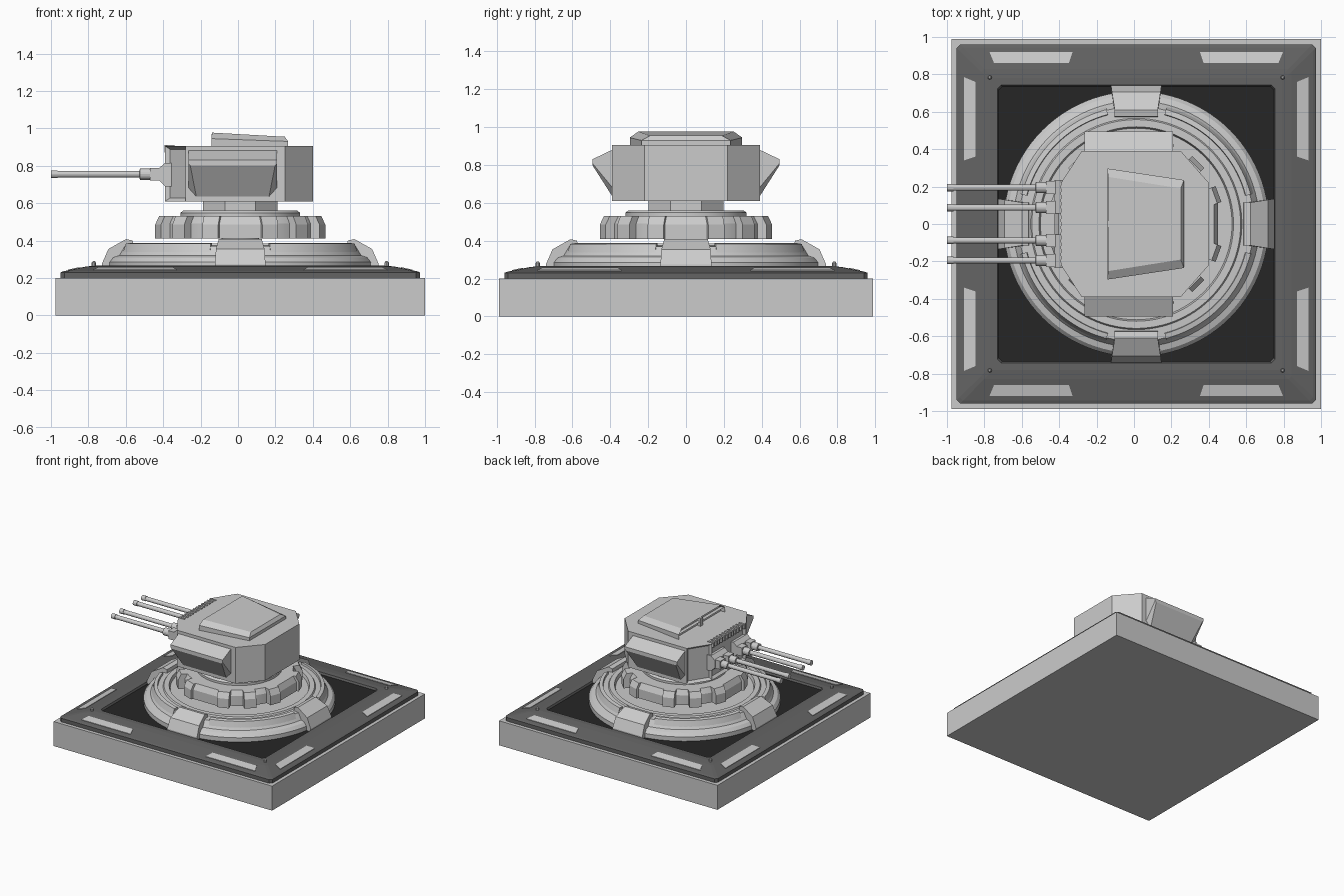
import bpy, bmesh, math
from mathutils import Matrix, Vector

if "Cube" in bpy.data.objects:
    bpy.data.objects.remove(bpy.data.objects["Cube"])

CX = 0.012  # base centre (the barrels shift the overall bounds)


def material(name, v):
    m = bpy.data.materials.new(name)
    m.diffuse_color = (v, v, v, 1)
    m.use_nodes = True
    m.node_tree.nodes["Principled BSDF"].inputs["Base Color"].default_value = m.diffuse_color
    return m


LIGHT = material("light grey", 0.60)
DARK = material("dark grey", 0.125)
BLACK = material("black", 0.019)


def loft(name, sections, mats=(LIGHT,), matrix=None, smooth=False, edit=None):
    """Skin a list of equal-length point loops and cap both ends."""
    bm = bmesh.new()
    rows = [[bm.verts.new(p) for p in s] for s in sections]
    n = len(rows[0])
    for a, b in zip(rows, rows[1:]):
        for i in range(n):
            j = (i + 1) % n
            bm.faces.new((a[i], a[j], b[j], b[i]))
    bm.faces.new(rows[0])
    bm.faces.new(rows[-1])
    bmesh.ops.recalc_face_normals(bm, faces=bm.faces[:])
    if edit:
        edit(bm)
    if matrix:
        bm.transform(matrix)
    me = bpy.data.meshes.new(name)
    bm.to_mesh(me)
    bm.free()
    for m in mats:
        me.materials.append(m)
    ob = bpy.data.objects.new(name, me)
    bpy.context.collection.objects.link(ob)
    if smooth:
        bpy.ops.object.select_all(action='DESELECT')
        ob.select_set(True)
        bpy.context.view_layer.objects.active = ob
        bpy.ops.object.shade_smooth_by_angle(angle=math.radians(20))
    return ob


def square(h, z, c=0.0):
    """Square loop of half size h with cut corners c, around the base centre."""
    k = h - c
    pts = [(h, -k), (h, k), (k, h), (-k, h), (-h, k), (-h, -k), (-k, -h), (k, -h)]
    return [(x + CX, y, z) for x, y in pts]


def lathe(name, profile, n=96, cx=CX, cy=0, turn=0.0):
    ang = [math.tau * (i + turn) / n for i in range(n)]
    return loft(name, [[(cx + r * math.cos(a), cy + r * math.sin(a), z) for a in ang]
                       for r, z in profile], smooth=n > 8)


def box(name, x0, x1, y0, y1, z0, z1):
    return loft(name, [[(x0, y0, z), (x1, y0, z), (x1, y1, z), (x0, y1, z)] for z in (z0, z1)])


def radial(name, profile, degrees):
    """Block with an (r, z, half width) side profile, turned about the base centre."""
    m = Matrix.Translation((CX, 0, 0)) @ Matrix.Rotation(math.radians(degrees), 4, 'Z')
    return loft(name, [[(r, s * w, z) for r, z, w in profile] for s in (-1, 1)], matrix=m)


# Foundation slab
loft("foundation_slab", [square(0.988, 0, 0.001), square(0.988, 0.2, 0.001)])


# Dark frame with the black floor inside it
def black_floor(bm):
    for f in bm.faces:
        if f.normal.z > 0.99 and abs(f.calc_center_median().z - 0.25) < 0.004:
            f.material_index = 1


loft("base_frame", [square(0.96, 0.2, 0.02), square(0.96, 0.23, 0.02), square(0.945, 0.236, 0.02),
                    square(0.83, 0.26, 0.015), square(0.78, 0.266, 0.015), square(0.742, 0.266, 0.02),
                    square(0.736, 0.25, 0.02)], mats=(DARK, BLACK), edit=black_floor)

# Light strips lying on the frame slope, two per side
slope = lambda h: 0.236 + (0.945 - h) / 0.115 * 0.024
for k in range(4):
    rot = Matrix.Translation((CX, 0, 0)) @ Matrix.Rotation(k * math.pi / 2, 4, 'Z')
    for s in (-1, 1):
        flat = [(0.92, 0.34), (0.92, 0.785), (0.86, 0.76), (0.86, 0.36)]
        loft("marker_strip", [[(h, s * t, slope(h) + d) for h, t in flat] for d in (-0.003, 0.004)],
             matrix=rot)

# Corner pins
for sx in (-1, 1):
    for sy in (-1, 1):
        lathe("corner_pin", [(0.011, 0.25), (0.011, 0.283), (0.005, 0.29)], 8,
              CX + 0.783 * sx, 0.783 * sy)

# Stepped base ring
lathe("base_ring", [(0.71, 0.24), (0.71, 0.285), (0.69, 0.31), (0.658, 0.32), (0.628, 0.37),
                    (0.565, 0.374), (0.558, 0.385), (0.52, 0.385), (0.512, 0.36), (0.1, 0.36)])

# Raised arcs and clamps on the ring
arc_profile = [(0.60, 0.36), (0.605, 0.388), (0.632, 0.383), (0.648, 0.335)]
clamp_profile = [(0.74, 0.24, 0.135), (0.74, 0.275, 0.135), (0.705, 0.355, 0.13),
                 (0.61, 0.408, 0.115), (0.575, 0.40, 0.115), (0.565, 0.30, 0.115)]
for k in range(4):
    arcs = [math.radians(90 * k + 14.5 + 61 * i / 20) for i in range(21)]
    loft("ring_arc", [[(CX + r * math.cos(a), r * math.sin(a), z) for r, z in arc_profile]
                      for a in arcs], smooth=True)
    radial("ring_clamp", clamp_profile, 90 * k)

# Rotating collar with teeth, carried by a slim post
lathe("centre_post", [(0.1, 0.35), (0.1, 0.42)], 24)
lathe("collar", [(0.42, 0.41), (0.42, 0.49), (0.40, 0.53)], 64)
tooth = [(0.37, 0.41), (0.468, 0.41), (0.468, 0.485), (0.445, 0.53), (0.37, 0.53)]
for k in range(4):
    for a in (20, 45, 70):
        radial("collar_tooth", [(r, z, 0.045) for r, z in tooth], 90 * k + a)
    radial("collar_pad", [(r - 0.03, z, 0.112) for r, z in tooth], 90 * k)
lathe("collar_plate", [(0.32, 0.53), (0.32, 0.548), (0.305, 0.56)], 64)
lathe("turret_neck", [(0.215, 0.555), (0.215, 0.62)], 8, turn=0.5)


# Turret body: eight sided, with sunken panels on the gun side
def sink_panels(bm):
    fs = [f for f in bm.faces if f.normal.x < -0.3]
    bmesh.ops.inset_individual(bm, faces=fs, thickness=0.025, depth=-0.02)


half = [(0.40, 0.22), (0.25, 0.39), (-0.28, 0.39), (-0.39, 0.22)]
body = half + [(x, -y) for x, y in reversed(half)]
loft("turret_body", [[(x, y, z) for x, y in body] for z in (0.61, 0.905)], edit=sink_panels)

# Wedge shaped side pods
for s in (-1, 1):
    x0, x1 = -0.265, 0.208
    inner = [(x0, 0.885), (x1, 0.885), (x1, 0.67), (x1 - 0.045, 0.62), (x0 + 0.045, 0.62), (x0, 0.67)]
    outer = [(x0, 0.83), (x1, 0.83), (x1, 0.81), (x1 - 0.01, 0.80), (x0 + 0.01, 0.80), (x0, 0.81)]
    loft("side_pod", [[(x, s * y, z) for x, z in pts] for y, pts in ((0.38, inner), (0.495, outer))])


# Roof hatch, tapering backwards, with two openings facing the guns
def hatch_loop(inset, z0, z1):
    xa, xb, ya, yb = -0.143 + inset * 0.1, 0.268 - inset * 0.4, 0.297 - inset, 0.235 - inset
    return [(xa, -ya, z0), (xb, -yb, z1), (xb, yb, z1), (xa, ya, z0)]


def open_front(bm):
    fs = [f for f in bm.faces if f.normal.x < -0.9]
    bmesh.ops.inset_individual(bm, faces=fs, thickness=0.012, depth=-0.03)


loft("roof_hatch", [hatch_loop(0, 0.90, 0.90), hatch_loop(0, 0.945, 0.93),
                    hatch_loop(0.045, 0.977, 0.955)], edit=open_front)
box("hatch_divider", -0.142, -0.10, -0.015, 0.015, 0.905, 0.97)

# Louvre ribs along the roof edge above the guns
for i in range(12):
    y = -0.198 + 0.036 * i
    box("roof_rib", -0.392, -0.34, y - 0.008, y + 0.008, 0.87, 0.91)

# Gun mounts and four barrels
for s in (-1, 1):
    loft("gun_mount", [[(x, s * y, z) for y, z in ((0.055, a), (0.235, a), (0.235, b), (0.055, b))]
                       for x, a, b in ((-0.35, 0.69, 0.815), (-0.39, 0.69, 0.815), (-0.425, 0.725, 0.785))])
    for y in (0.088, 0.195):
        prof = [(-0.37, 0.03), (-0.525, 0.03), (-0.526, 0.017), (-0.965, 0.017),
                (-0.966, 0.02), (-1.0, 0.02)]
        ring = [math.tau * i / 16 for i in range(16)]
        loft("gun_barrel", [[(x, s * y + r * math.cos(a), 0.755 + r * math.sin(a)) for a in ring]
                            for x, r in prof], smooth=True)
        box("barrel_collar", -0.47, -0.41, s * y - 0.034, s * y + 0.034, 0.721, 0.789)
